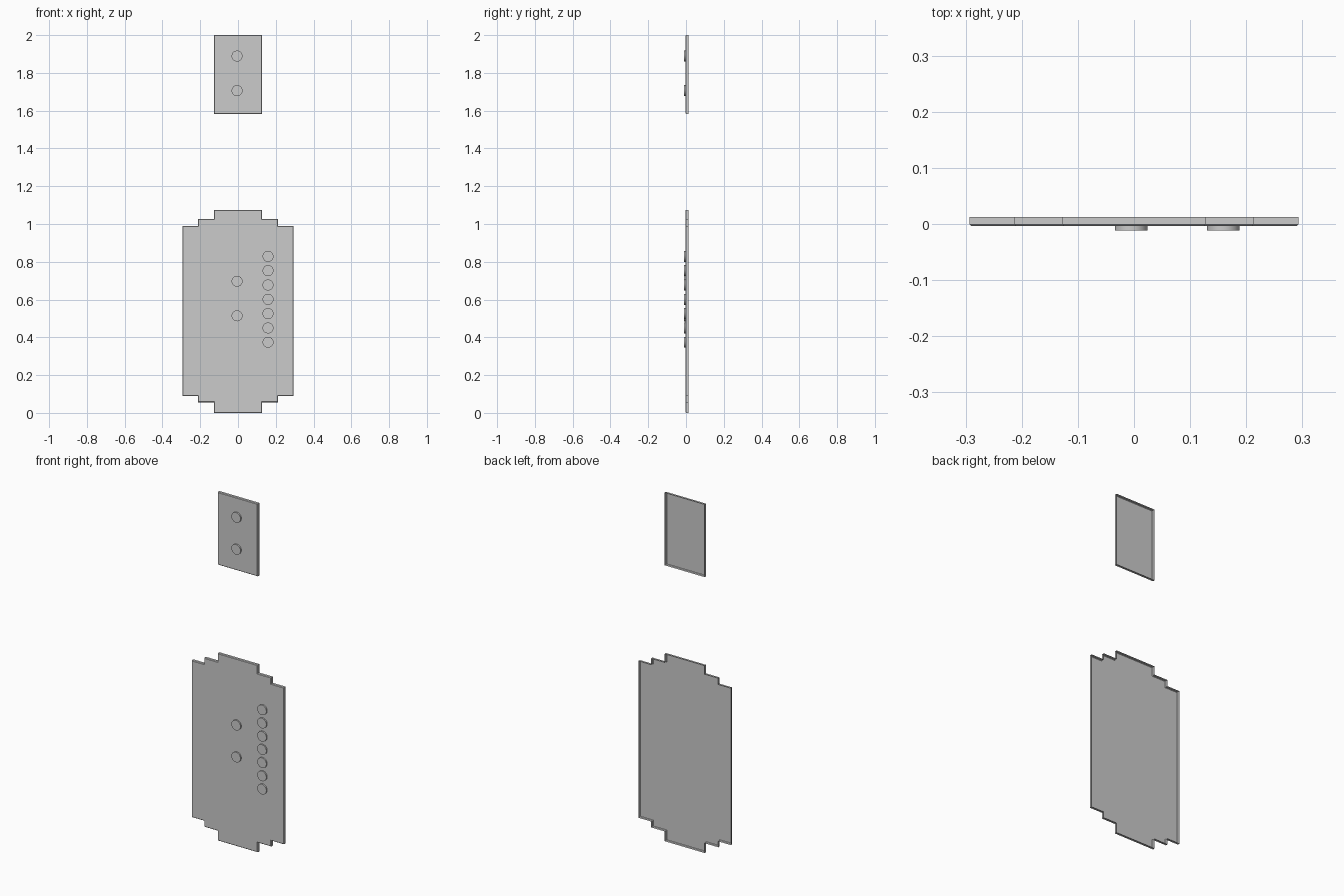
import bpy, bmesh, math
from mathutils import Matrix

if "Cube" in bpy.data.objects:
    bpy.data.objects.remove(bpy.data.objects["Cube"])

BACK, FRONT, DISC_FRONT = 0.0125, -0.0035, -0.0115
BEVEL = 0.003


def make_object(name, bm):
    mesh = bpy.data.meshes.new(name)
    bm.to_mesh(mesh)
    bm.free()
    obj = bpy.data.objects.new(name, mesh)
    bpy.context.collection.objects.link(obj)
    return obj


def tray(name, right_side):
    """Shallow open-backed panel from the right half of its outline."""
    outline = right_side + [(-x, z) for x, z in reversed(right_side)]
    bm = bmesh.new()
    front = bm.faces.new([bm.verts.new((x, FRONT, z)) for x, z in outline])
    rim = list(front.edges)
    # side walls run backwards, leaving the back open
    ext = bmesh.ops.extrude_edge_only(bm, edges=rim)
    for v in ext["geom"]:
        if isinstance(v, bmesh.types.BMVert):
            v.co.y = BACK
    bmesh.ops.recalc_face_normals(bm, faces=bm.faces)
    if front.normal.y > 0:
        bmesh.ops.reverse_faces(bm, faces=bm.faces)
    # small chamfer around the front face
    bmesh.ops.bevel(bm, geom=rim, offset=BEVEL, segments=1,
                    profile=0.5, affect='EDGES')
    return make_object(name, bm)


def stud(name, x, z, radius=0.029):
    """Thin round disc on the front of a panel."""
    bm = bmesh.new()
    mat = (Matrix.Translation((x, (FRONT + DISC_FRONT) / 2, z))
           @ Matrix.Rotation(math.pi / 2, 4, 'X'))
    bmesh.ops.create_cone(bm, cap_ends=True, segments=32, radius1=radius,
                          radius2=radius, depth=FRONT - DISC_FRONT, matrix=mat)
    obj = make_object(name, bm)
    bpy.context.view_layer.objects.active = obj
    obj.select_set(True)
    bpy.ops.object.shade_smooth_by_angle(angle=math.radians(40))
    obj.select_set(False)


# stepped main panel and small upper panel
tray("main_panel", [(0.127, 0.0), (0.127, 0.056), (0.213, 0.056), (0.213, 0.09),
                    (0.293, 0.09), (0.293, 0.99), (0.213, 0.99), (0.213, 1.026),
                    (0.127, 1.026), (0.127, 1.075)])
tray("upper_panel", [(0.127, 1.583), (0.127, 2.0)])

# centre studs on both panels
for i, z in enumerate((0.514, 0.697, 1.706, 1.889)):
    stud(f"centre_stud_{i + 1}", -0.005, z)

# column of seven studs on the right of the main panel
for i in range(7):
    stud(f"side_stud_{i + 1}", 0.159, 0.374 + i * 0.0758)
